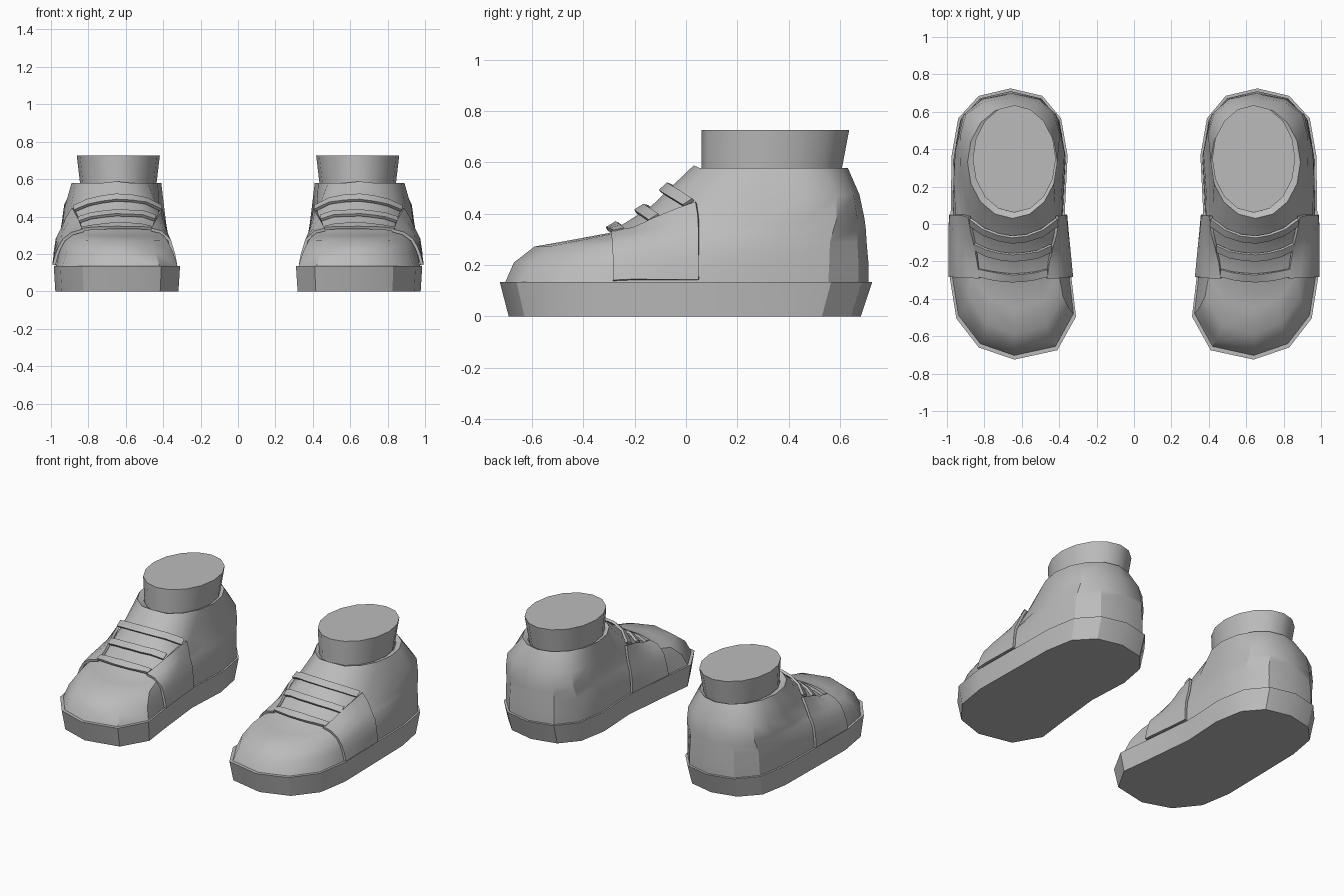
import bpy, bmesh, math
from mathutils import Vector

cube = bpy.data.objects.get("Cube")
if cube:
    bpy.data.objects.remove(cube, do_unlink=True)

grey = bpy.data.materials.new("plain_grey")
grey.use_nodes = True
GREY = (0.5, 0.5, 0.5, 1)
grey.diffuse_color = GREY
grey.node_tree.nodes["Principled BSDF"].inputs["Base Color"].default_value = GREY

CX = 0.65
# Footprint of the left shoe, starting at the toe
OUTLINE = [(.64, -.72), (.83, -.655), (.95, -.50), (.985, -.28), (.98, .06), (.975, .37),
           (.94, .57), (.83, .69), (.66, .73), (.49, .69), (.39, .57), (.355, .37),
           (.37, .07), (.335, -.28), (.31, -.49), (.41, -.67)]


def finish(name, bm, wrap=None, offset=0.0, thick=0.0):
    """Turn a bmesh into a mirrored, smooth-by-angle pair of parts."""
    bmesh.ops.recalc_face_normals(bm, faces=bm.faces)
    mesh = bpy.data.meshes.new(name)
    bm.to_mesh(mesh)
    bm.free()
    mesh.materials.append(grey)
    obj = bpy.data.objects.new(name, mesh)
    bpy.context.collection.objects.link(obj)
    if wrap:
        m = obj.modifiers.new("wrap", 'SHRINKWRAP')
        m.target, m.offset = wrap, offset
        m.wrap_mode = 'ABOVE_SURFACE'
    if thick:
        m = obj.modifiers.new("thickness", 'SOLIDIFY')
        m.thickness, m.offset = thick, 0
    obj.modifiers.new("other_foot", 'MIRROR')
    dg = bpy.context.evaluated_depsgraph_get()
    obj.data = bpy.data.meshes.new_from_object(obj.evaluated_get(dg))
    obj.data.name = name
    obj.modifiers.clear()
    bpy.ops.object.select_all(action='DESELECT')
    obj.select_set(True)
    bpy.context.view_layer.objects.active = obj
    bpy.ops.object.shade_smooth_by_angle(angle=math.radians(32))
    return obj


def loft(rings, cap_start=False, cap_end=False):
    bm = bmesh.new()
    loops = [[bm.verts.new(p) for p in ring] for ring in rings]
    for a, b in zip(loops, loops[1:]):
        n = len(a)
        for i in range(n):
            j = (i + 1) % n
            bm.faces.new((a[i], a[j], b[j], b[i]))
    if cap_start:
        bm.faces.new(loops[0])
    if cap_end:
        bm.faces.new(loops[-1])
    return bm


def grid(rows):
    bm = bmesh.new()
    v = [[bm.verts.new(p) for p in row] for row in rows]
    for a, b in zip(v, v[1:]):
        for i in range(len(a) - 1):
            bm.faces.new((a[i], a[i + 1], b[i + 1], b[i]))
    return bm


def ring(front, back, width, taper=1.0):
    """Footprint squeezed between a front and a back (y, z) point."""
    pts = []
    for x, y in OUTLINE:
        u = (y + .72) / 1.45
        w = width * (taper + (1 - taper) * min(1, u * 1.7))
        pts.append((CX + (x - CX) * w, front[0] + (back[0] - front[0]) * u,
                    front[1] + (back[1] - front[1]) * u))
    return pts


def oval(cx, cy, rx, ry, z, n=16):
    return [(cx + rx * math.sin(math.tau * i / n), cy - ry * math.cos(math.tau * i / n), z)
            for i in range(n)]


# Sole, flaring out towards its top
finish("sole", loft([ring((-.69, 0), (.68, 0), .975),
                     ring((-.725, .135), (.725, .135), 1)], True, True))

# Upper, from the sole edge over the toe and tongue to the collar
collar = oval(.65, .33, .24, .30, .578)
collar[0] = (.65, .03, .588)
upper = finish("upper", loft([
    ring((-.705, .13), (.71, .13), .965),
    ring((-.67, .21), (.71, .21), .96, .9),
    ring((-.59, .272), (.703, .29), .945, .78),
    ring((-.45, .297), (.70, .34), .92, .72),
    ring((-.30, .325), (.695, .38), .90, .70),
    ring((-.14, .425), (.675, .475), .86, .68),
    collar,
    oval(.645, .335, .205, .272, .565)]))

# Ankle, widening to a flat closed top
finish("ankle", loft([oval(.64, .33, .20, .27, .54), oval(.64, .348, .222, .287, .725)],
                     True, True))

# Side flaps lying over the upper: bottom and top edges, each front to back
FLAPS = {
    "outer_flap": ((.99, -.285, .142), (.99, .05, .142), (.82, -.285, .31), (.868, .045, .435)),
    "inner_flap": ((.335, -.285, .142), (.37, .05, .142), (.47, -.285, .31), (.425, .045, .435)),
}
for name, corners in FLAPS.items():
    bf, bb, tf, tb = (Vector(c) for c in corners)
    side = 1 if bf.x > CX else -1
    rows = []
    for i in range(6):
        t = i / 5
        bulge = Vector((side * .04, 0, .03)) * math.sin(math.pi * t)
        rows.append([bf.lerp(tf, t).lerp(bb.lerp(tb, t), k / 4) + bulge for k in range(5)])
    finish(name, grid(rows), upper, .014, .016)

# Three lace straps arching across the tongue: middle (y, z), end (y, z), half width
STRAPS = [(-.07, .485, .015, .435, .215), (-.17, .407, -.12, .375, .195),
          (-.285, .342, -.255, .318, .18)]
for n, (my, mz, ey, ez, half) in enumerate(STRAPS, 1):
    rows = []
    for du in (-.022, .022):
        row = []
        for i in range(-3, 4):
            k = (i / 3) ** 2
            row.append((CX + half * i / 3, my + (ey - my) * k + du * .85,
                        mz + (ez - mz) * k + du * .55))
        rows.append(row)
    finish(f"lace_strap_{n}", grid(rows), upper, .018, .016)
